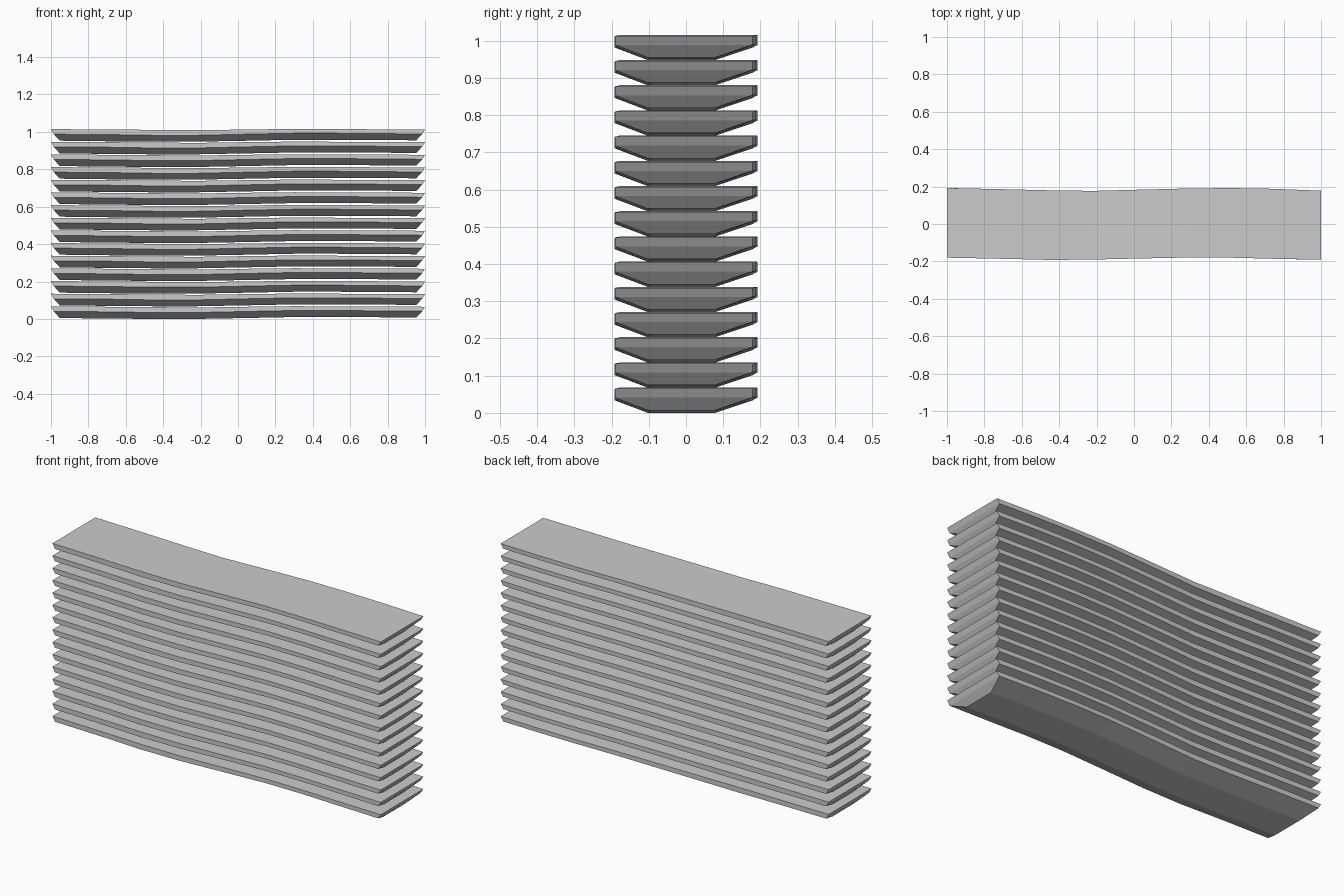
import bpy, bmesh

if "Cube" in bpy.data.objects:
    bpy.data.objects.remove(bpy.data.objects["Cube"])

COUNT, PITCH = 15, 0.0677

# stations along the board: (x, back edge y, front edge y, top z, ridge z, bottom z)
stations = [
    (-1.00, 0.192, -0.180, 0.067, 0.040, 0.005),
    (-0.70, 0.186, -0.186, 0.065, 0.038, 0.002),
    (-0.45, 0.180, -0.192, 0.063, 0.034, 0.000),
    (-0.22, 0.177, -0.190, 0.061, 0.034, 0.000),
    (0.05, 0.184, -0.184, 0.065, 0.040, 0.005),
    (0.30, 0.190, -0.179, 0.068, 0.045, 0.010),
    (0.52, 0.192, -0.180, 0.067, 0.045, 0.010),
    (0.75, 0.188, -0.186, 0.066, 0.043, 0.009),
    (1.00, 0.178, -0.191, 0.065, 0.041, 0.007),
]


def warped_board(name):
    """Hull-shaped slat: straight upper sides, tapered underside, cut-back ends."""
    bm = bmesh.new()
    rings = []
    for x, back, front, top, ridge, bottom in stations:
        end = abs(x) == 1.0
        xr, xb = (x * 0.985, x * 0.953) if end else (x, x)
        mid = (back + front) / 2 - 0.006
        section = [(x, front, top), (xr, front, ridge), (xb, mid - 0.09, bottom),
                   (xb, mid + 0.09, bottom), (xr, back, ridge), (x, back, top)]
        rings.append([bm.verts.new(p) for p in section])
    for a, b in zip(rings, rings[1:]):
        for i in range(6):
            j = (i + 1) % 6
            bm.faces.new((a[i], a[j], b[j], b[i]))
    # ends: upper band and lower chamfer
    for r in (rings[0], rings[-1]):
        bm.faces.new((r[0], r[1], r[4], r[5]))
        bm.faces.new((r[1], r[2], r[3], r[4]))
    bmesh.ops.recalc_face_normals(bm, faces=bm.faces)
    mesh = bpy.data.meshes.new(name)
    bm.to_mesh(mesh)
    bm.free()
    obj = bpy.data.objects.new(name, mesh)
    bpy.context.collection.objects.link(obj)
    return obj


# stack of identical slats
slats = warped_board("stacked_slats")
stack = slats.modifiers.new("stack", 'ARRAY')
stack.count = COUNT
stack.use_relative_offset = False
stack.use_constant_offset = True
stack.constant_offset_displace = (0, 0, PITCH)
